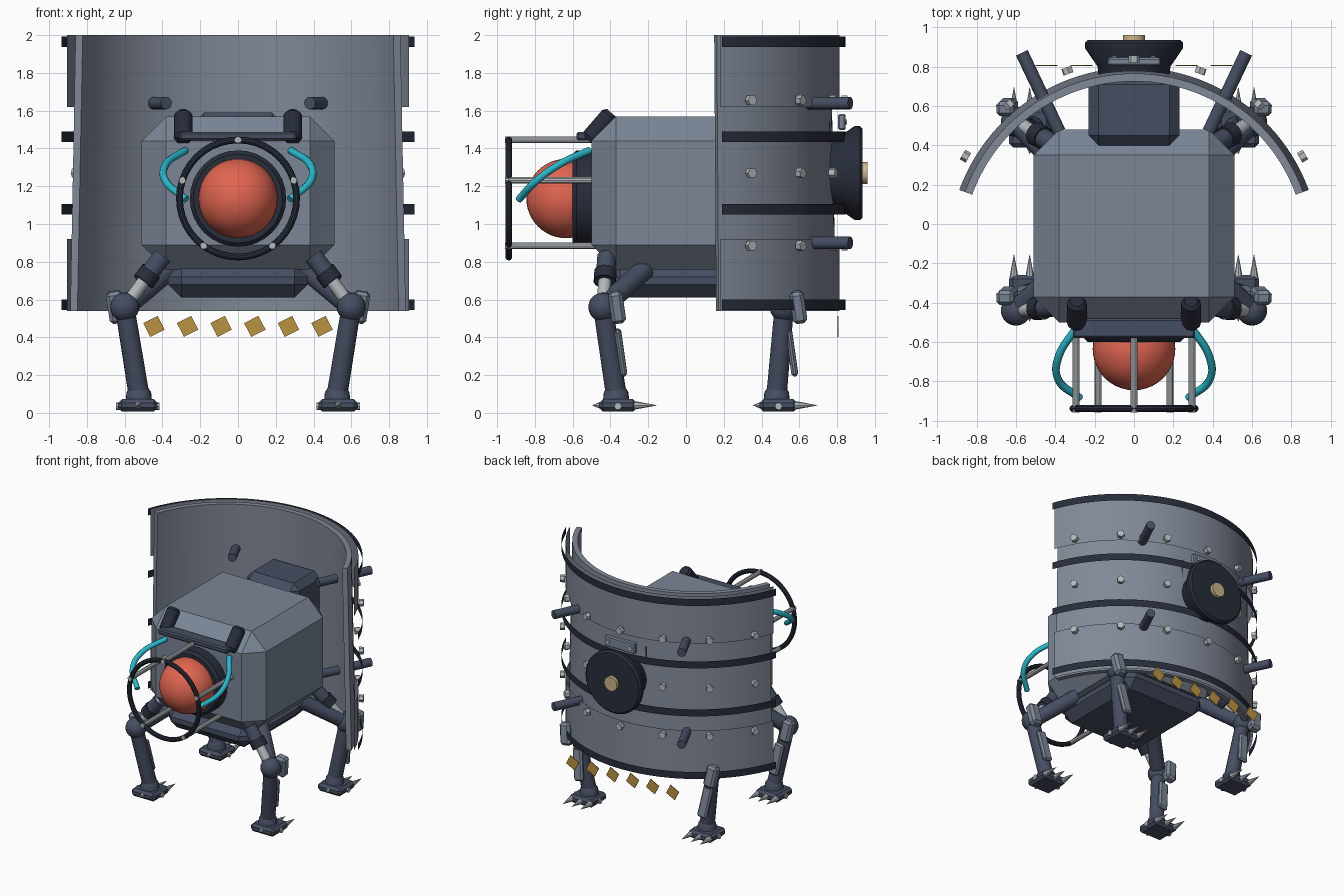
import bpy, bmesh
from math import sin, cos, pi, radians
from mathutils import Vector, Matrix

if "Cube" in bpy.data.objects:
    bpy.data.objects.remove(bpy.data.objects["Cube"])


def mat(name, c):
    m = bpy.data.materials.new(name)
    m.diffuse_color = (*c, 1)
    m.use_nodes = True
    m.node_tree.nodes["Principled BSDF"].inputs["Base Color"].default_value = m.diffuse_color
    return m


HULL = mat("hull_blue_grey", (0.20, 0.24, 0.31))
NAVY = mat("navy", (0.06, 0.075, 0.12))
DARK = mat("dark", (0.02, 0.026, 0.042))
PLATE = mat("plate", (0.22, 0.25, 0.31))
STEEL = mat("steel", (0.45, 0.48, 0.50))
ORANGE = mat("orange", (0.75, 0.13, 0.08))
CYAN = mat("cyan", (0.02, 0.48, 0.60))
GOLD = mat("gold", (0.50, 0.29, 0.05))
BRASS = mat("brass", (0.6, 0.46, 0.25))


def finish(name, bm, m, smooth=True):
    bmesh.ops.recalc_face_normals(bm, faces=bm.faces)
    me = bpy.data.meshes.new(name)
    bm.to_mesh(me)
    bm.free()
    me.materials.append(m)
    if smooth:
        me.shade_smooth()
        me.set_sharp_from_angle(angle=radians(35))
    ob = bpy.data.objects.new(name, me)
    bpy.context.collection.objects.link(ob)
    return ob


def box(name, c, size, m, bevel=0.0, rot=None):
    bm = bmesh.new()
    bmesh.ops.create_cube(bm, size=1)
    bmesh.ops.scale(bm, vec=size, verts=bm.verts)
    if bevel:
        bmesh.ops.bevel(bm, geom=bm.edges[:], offset=bevel, segments=1, affect='EDGES')
    if rot:
        bmesh.ops.rotate(bm, matrix=rot, verts=bm.verts)
    bmesh.ops.translate(bm, vec=c, verts=bm.verts)
    return finish(name, bm, m, False)


def lathe(name, a, d, profile, m, n=24):
    """Spin (distance, radius) pairs around the axis from a along d."""
    q = Vector((0, 0, 1)).rotation_difference(Vector(d).normalized())
    bm = bmesh.new()
    rings = [[bm.verts.new(Vector(a) + q @ Vector((r * cos(2 * pi * i / n), r * sin(2 * pi * i / n), h)))
              for i in range(n)] for h, r in profile]
    for p, s in zip(rings, rings[1:]):
        for i in range(n):
            bm.faces.new((p[i], p[(i + 1) % n], s[(i + 1) % n], s[i]))
    bm.faces.new(rings[0])
    bm.faces.new(rings[-1])
    return finish(name, bm, m)


def rod(name, a, b, r, m, r2=None, n=16):
    d = Vector(b) - Vector(a)
    return lathe(name, a, d, [(0, r), (d.length, r if r2 is None else r2)], m, n)


def ball(name, c, r, m, u=24, v=16):
    bm = bmesh.new()
    bmesh.ops.create_uvsphere(bm, u_segments=u, v_segments=v, radius=r, matrix=Matrix.Translation(c))
    return finish(name, bm, m)


CY = -0.15  # centre of the curved shield


def on_arc(deg, r, z):
    t = radians(deg)
    return Vector((r * sin(t), CY + r * cos(t), z))


def arc(name, section, m, closed=False, half=70, n=48):
    """Sweep (radius, z) points round the shield arc."""
    bm = bmesh.new()
    cols = [[bm.verts.new(on_arc(-half + 2 * half * i / n, r, z)) for r, z in section] for i in range(n + 1)]
    k = len(section)
    for p, s in zip(cols, cols[1:]):
        for j in range(k if closed else k - 1):
            bm.faces.new((p[j], s[j], s[(j + 1) % k], p[(j + 1) % k]))
    if closed:
        bm.faces.new(cols[0])
        bm.faces.new(cols[-1])
    return finish(name, bm, m)


# Hull, belly and rear mount
box("hull", (0, -0.01, 1.165), (1.02, 0.98, 0.81), HULL, 0.13)
box("belly", (0, -0.02, 0.70), (0.74, 0.80, 0.18), NAVY, 0.07)
box("rear_mount", (0, 0.58, 1.29), (0.46, 0.36, 0.60), NAVY, 0.05)

# Curved shield with thin overlay panels and bands
arc("shield", [(0.945, 0.54), (0.915, 2.0), (0.875, 2.0), (0.905, 0.54)], PLATE, True)
for z0, z1 in ((0.54, 0.92), (1.62, 2.0)):
    arc("shield_panel", [(0.963, z0), (0.963, z1)], PLATE)
for z in (0.573, 1.077, 1.463, 1.965):
    arc("shield_band", [(0.994, z - 0.028), (0.994, z + 0.028)], DARK)
for z in (0.885, 1.27, 1.655):
    for d in range(-60, 61, 20):
        rod("shield_bolt", on_arc(d, 0.972, z), on_arc(d, 1.006, z), 0.028, STEEL, n=6)

# Shield support pegs
for s in (-1, 1):
    for z in (0.90, 1.64):
        rod("shield_peg", (s * 0.38, 0.47, z), (s * 0.57, 0.87, z), 0.033, NAVY)

# Rear hub and plate
lathe("rear_hub", (0, 0.74, 1.27), (0, 1, 0),
      [(0, 0.18), (0.06, 0.185), (0.155, 0.25), (0.18, 0.25), (0.195, 0.235)], DARK, 32)
rod("hub_cap", (0, 0.92, 1.27), (0, 0.96, 1.27), 0.057, BRASS, n=20)
box("rear_plate", (0, 0.825, 1.54), (0.27, 0.04, 0.085), HULL, 0.008)
for s in (-1, 1):
    rod("plate_bolt", (s * 0.1, 0.84, 1.54), (s * 0.1, 0.853, 1.54), 0.015, STEEL, n=6)

# Eye, collar and cage
EZ = 1.135
ball("eye", (0, -0.635, EZ), 0.21, ORANGE, 40, 24)
lathe("eye_collar", (0, -0.48, EZ), (0, -1, 0), [(0, 0.255), (0.10, 0.255), (0.12, 0.235), (0.12, 0.20)], DARK, 32)
bm = bmesh.new()
N, K = 40, 10
V = [[bm.verts.new(((0.31 + 0.018 * cos(2 * pi * j / K)) * cos(2 * pi * i / N),
                    -0.938 + 0.018 * sin(2 * pi * j / K),
                    EZ + (0.31 + 0.018 * cos(2 * pi * j / K)) * sin(2 * pi * i / N)))
      for j in range(K)] for i in range(N)]
for i in range(N):
    for j in range(K):
        bm.faces.new((V[i][j], V[(i + 1) % N][j], V[(i + 1) % N][(j + 1) % K], V[i][(j + 1) % K]))
finish("cage_ring", bm, DARK)
for k in range(5):
    t = pi / 2 + 2 * pi * k / 5
    x, z = 0.31 * cos(t), EZ + 0.31 * sin(t)
    rod("cage_bar", (x, -0.957, z), (x, -0.48, z), 0.018, STEEL, n=10)

# Brow and lugs
box("brow", (0, -0.53, 1.465), (0.62, 0.10, 0.045), NAVY, 0.01)
for s in (-1, 1):
    d = (0, 0.13, 0.15)
    lathe("brow_lug", (s * 0.29, -0.51, 1.45), d,
          [(-0.01, 0.035), (0.01, 0.05), (0.16, 0.05), (0.18, 0.035)], DARK, 12)
    # Cyan hose
    cu = bpy.data.curves.new("hose", 'CURVE')
    cu.dimensions = '3D'
    cu.bevel_depth = 0.02
    cu.bevel_resolution = 2
    cu.use_fill_caps = True
    sp = cu.splines.new('BEZIER')
    pts = [(0.28, -0.51, 1.39), (0.385, -0.68, 1.31), (0.385, -0.79, 1.23), (0.275, -0.885, 1.13)]
    sp.bezier_points.add(len(pts) - 1)
    for b, (x, y, z) in zip(sp.bezier_points, pts):
        b.co = (s * x, y, z)
        b.handle_left_type = b.handle_right_type = 'AUTO'
    cu.materials.append(CYAN)
    bpy.context.collection.objects.link(bpy.data.objects.new("hose", cu))

# Legs: hip, knee and foot positions per pair
for s in (-1, 1):
    for end, ky, fy, hy, py in (("front", -0.44, -0.37, -0.22, -0.42), ("rear", 0.52, 0.48, 0.28, 0.40)):
        P = lambda x, y, z: Vector((s * x, y, z))
        knee, ankle, top = P(0.60, ky, 0.56), P(0.525, fy, 0.10), P(0.40, py, 0.83)
        rod(end + "_thigh", P(0.36, hy, 0.76), knee, 0.055, NAVY)
        rod(end + "_hip_strut", top, top.lerp(knee, 0.5), 0.05, NAVY)
        rod(end + "_hip_piston", top, knee, 0.035, STEEL)
        rod(end + "_hip_ring", top.lerp(knee, 0.30), top.lerp(knee, 0.50), 0.06, DARK)
        ball(end + "_knee", knee, 0.077, NAVY, 20, 12)
        rod(end + "_shin", knee, ankle, 0.052, NAVY, 0.055)
        lathe(end + "_ankle", P(0.525, fy, 0.06), (0, 0, 1), [(0, 0.07), (0.05, 0.065), (0.08, 0.045)], NAVY, 20)
        tilt = Matrix.Rotation(s * radians(9), 3, 'Y') @ Matrix.Rotation(radians(8), 3, 'X')
        box(end + "_knee_pad", P(0.645, ky + 0.075, 0.56), (0.09, 0.075, 0.17), HULL, 0.018, tilt)
        box(end + "_shin_guard", P(0.565, (ky + fy) / 2 + 0.06, 0.32), (0.08, 0.035, 0.25), HULL, 0.012, tilt)
        # Foot with three claws and a heel spur
        box(end + "_foot", P(0.53, fy + 0.01, 0.04), (0.21, 0.20, 0.065), NAVY, 0.02)
        for o in (-0.08, 0, 0.08):
            rod("claw", P(0.53 + o, fy + 0.09, 0.04), P(0.53 + o, fy + 0.215, 0.04), 0.024, STEEL, 0.001, 8)
        rod("heel_spur", P(0.53, fy - 0.08, 0.04), P(0.53, fy - 0.125, 0.04), 0.02, STEEL, 0.001, 8)
        for o in (-1, 1):
            rod("foot_stud", P(0.53 + o * 0.09, fy + 0.01, 0.035), P(0.53 + o * 0.115, fy + 0.01, 0.035), 0.02, STEEL, n=8)

# Gold tags hanging below the shield
for i in range(6):
    box("gold_tag", ((i - 2.5) * 0.178, 0.805, 0.458), (0.085, 0.006, 0.082), GOLD,
        rot=Matrix.Rotation(radians(-27), 3, 'Y'))
